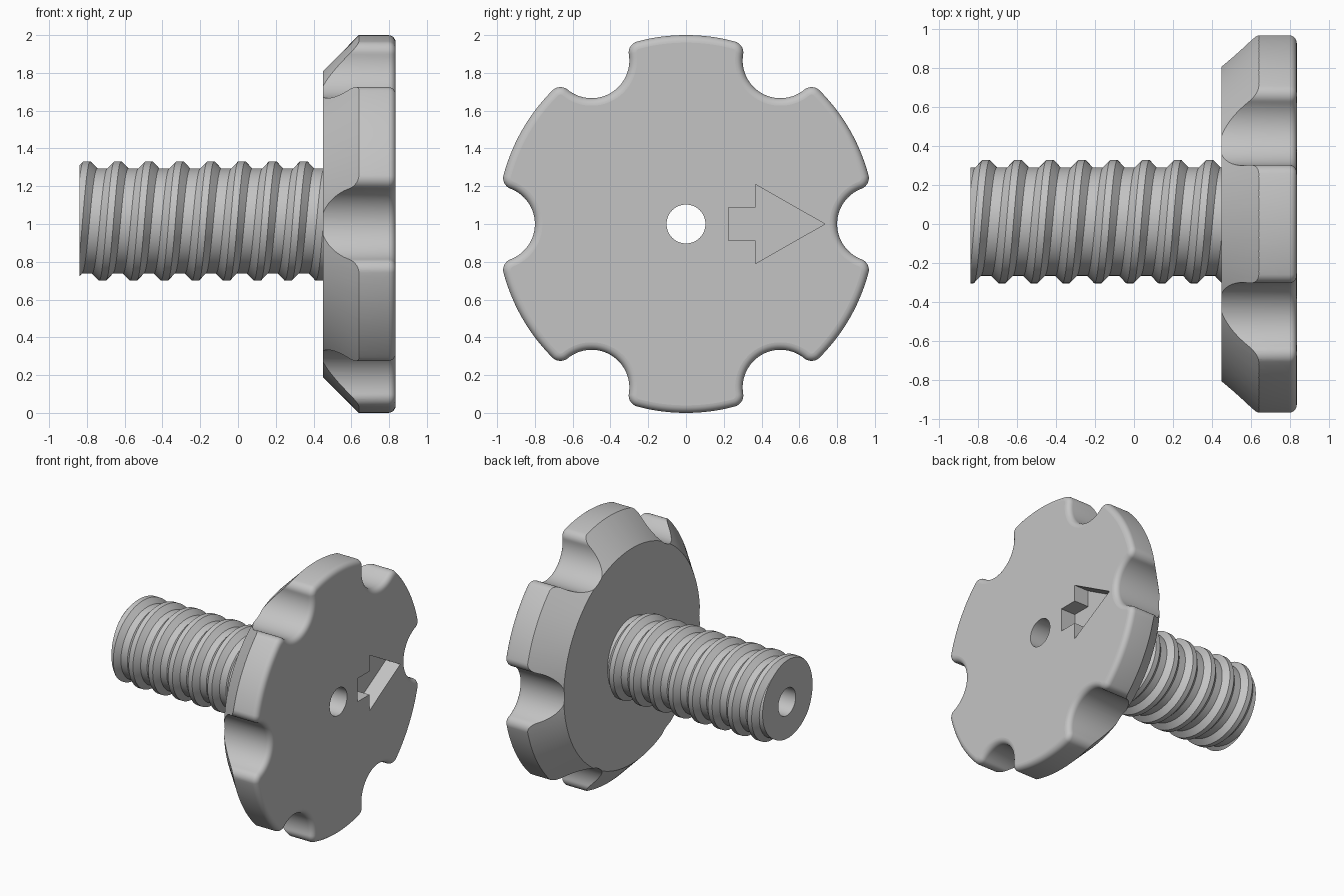
import bpy, bmesh, math
from math import cos, sin, pi, tau
from mathutils import Vector, Matrix

if "Cube" in bpy.data.objects:
    bpy.data.objects.remove(bpy.data.objects["Cube"], do_unlink=True)

grey = bpy.data.materials.new("plain_grey")
grey.use_nodes = True
COLOUR = (0.55, 0.55, 0.55, 1)
grey.diffuse_color = COLOUR
grey.node_tree.nodes["Principled BSDF"].inputs["Base Color"].default_value = COLOUR

AXIS_Z = 1.0                     # height of the main axis, which runs along x
BACK, FACE, END = 0.45, 0.835, -0.84
BORE = 0.103


def make_object(name, bm):
    bmesh.ops.remove_doubles(bm, verts=bm.verts, dist=1e-5)
    bmesh.ops.recalc_face_normals(bm, faces=bm.faces)
    mesh = bpy.data.meshes.new(name)
    bm.to_mesh(mesh)
    bm.free()
    mesh.materials.append(grey)
    obj = bpy.data.objects.new(name, mesh)
    bpy.context.collection.objects.link(obj)
    return obj


def loft(name, rings):
    """Solid skinned through equal-length closed rings, capped at both ends."""
    bm = bmesh.new()
    rows = [[bm.verts.new(p) for p in ring] for ring in rings]
    n = len(rows[0])
    for a, b in zip(rows, rows[1:]):
        for i in range(n):
            bm.faces.new((a[i], a[(i + 1) % n], b[(i + 1) % n], b[i]))
    bm.faces.new(rows[0])
    bm.faces.new(rows[-1])
    return make_object(name, bm)


def circle(x, radius, n):
    return [(x, radius * cos(tau * i / n), AXIS_Z + radius * sin(tau * i / n)) for i in range(n)]


def activate(obj):
    bpy.ops.object.select_all(action='DESELECT')
    obj.select_set(True)
    bpy.context.view_layer.objects.active = obj


def boolean(obj, cutter, operation):
    mod = obj.modifiers.new("cut", 'BOOLEAN')
    mod.operation, mod.solver, mod.object = operation, 'EXACT', cutter
    activate(obj)
    bpy.ops.object.modifier_apply(modifier=mod.name)
    bpy.data.objects.remove(cutter, do_unlink=True)


def finish(obj):
    activate(obj)
    bpy.ops.object.shade_smooth_by_angle(angle=math.radians(30))
    for p in obj.data.polygons:
        if abs(p.normal.x) > 0.999:
            p.use_smooth = False


def arc(centre, radius, start, stop, n, facing=1):
    """Points on an arc, each with its outward normal."""
    result = []
    for i in range(n + 1):
        a = start + (stop - start) * i / n
        d = Vector((cos(a), sin(a)))
        result.append((centre + radius * d, d * facing))
    return result


# Outline of the knob: six round finger notches with rounded lips
notch, lip = 0.2, 0.06
c = Vector((1, 0))
px = ((1 - lip) ** 2 + 1 - (notch + lip) ** 2) / 2
p = Vector((px, math.sqrt((1 - lip) ** 2 - px ** 2)))
to_lip = math.atan2(p.y, p.x - 1)
lip_end = math.atan2(p.y, p.x)
half = arc(c, notch, pi, to_lip, 16, -1)
half += arc(p, lip, to_lip - pi, lip_end, 10)[1:]
half += arc(Vector((0, 0)), 1, lip_end, pi / 6, 10)[1:]
mirrored = [(Vector((q.x, -q.y)), Vector((m.x, -m.y))) for q, m in half[1:]]
sector = mirrored[::-1] + half
outline = []
for k in range(6):
    turn = Matrix.Rotation(k * pi / 3, 2)
    outline += [(turn @ q, turn @ m) for q, m in sector[:-1]]


def knob_ring(x, inset):
    pts = [q - m * inset for q, m in outline]
    return [(x, q.x, AXIS_Z + q.y) for q in pts]


# Knob: outline with a rounded front edge, trimmed by a cone at the back
edge, steps = 0.04, 6
rings = [knob_ring(BACK - 0.05, 0)]
for i in range(steps + 1):
    a = pi / 2 * i / steps
    rings.append(knob_ring(FACE - edge + edge * sin(a), edge * (1 - cos(a))))
knob = loft("knob", rings)
boolean(knob, loft("cone_trim", [circle(BACK, 0.81, 180), circle(BACK + 0.5, 1.31, 180)]), 'INTERSECT')

# Bore and arrow-shaped pocket in the knob
boolean(knob, loft("bore_cutter", [circle(0.3, BORE, 64), circle(1, BORE, 64)]), 'DIFFERENCE')
upper = [(0.225, 0.087), (0.367, 0.087), (0.367, 0.21)]
arrow = upper + [(0.735, 0)] + [(y, -z) for y, z in reversed(upper)]
pocket = [[(x, y, AXIS_Z + z) for y, z in arrow] for x in (FACE - 0.12, FACE + 0.1)]
boolean(knob, loft("arrow_cutter", pocket), 'DIFFERENCE')
finish(knob)

# Threaded shaft: the thread profile is swept along a helix and trimmed at both ends
PITCH, ROOT, CREST = 0.164, 0.278, 0.316
FLAT, BASE = 0.018, 0.055
SHAFT_Y, SHAFT_Z = 0.012, AXIS_Z + 0.016
SEGMENTS = 96
TIP = BACK + 0.01


def thread_radius(offset):
    d = abs((offset + PITCH / 2) % PITCH - PITCH / 2)
    t = min(max((BASE - d) / (BASE - FLAT), 0), 1)
    return ROOT + (CREST - ROOT) * t


bm = bmesh.new()
rows = []
for s in range(SEGMENTS + 1):
    a = tau * s / SEGMENTS
    dy, dz = cos(a), sin(a)
    shift = -0.80 - PITCH * (a - pi / 2) / tau
    bore_y, bore_z = BORE * dy, AXIS_Z + BORE * dz
    row = [bm.verts.new((END, bore_y, bore_z))]
    for turn in range(-2, 11):
        for b in (-BASE, -FLAT, FLAT, BASE):
            x = min(max(shift + turn * PITCH + b, END), TIP)
            r = thread_radius(x - shift)
            row.append(bm.verts.new((x, SHAFT_Y + r * dy, SHAFT_Z + r * dz)))
    row.append(bm.verts.new((TIP, bore_y, bore_z)))
    rows.append(row)
for a, b in zip(rows, rows[1:]):
    n = len(a)
    for i in range(n):
        j = (i + 1) % n
        bm.faces.new((a[i], a[j], b[j], b[i]))
finish(make_object("threaded_shaft", bm))
